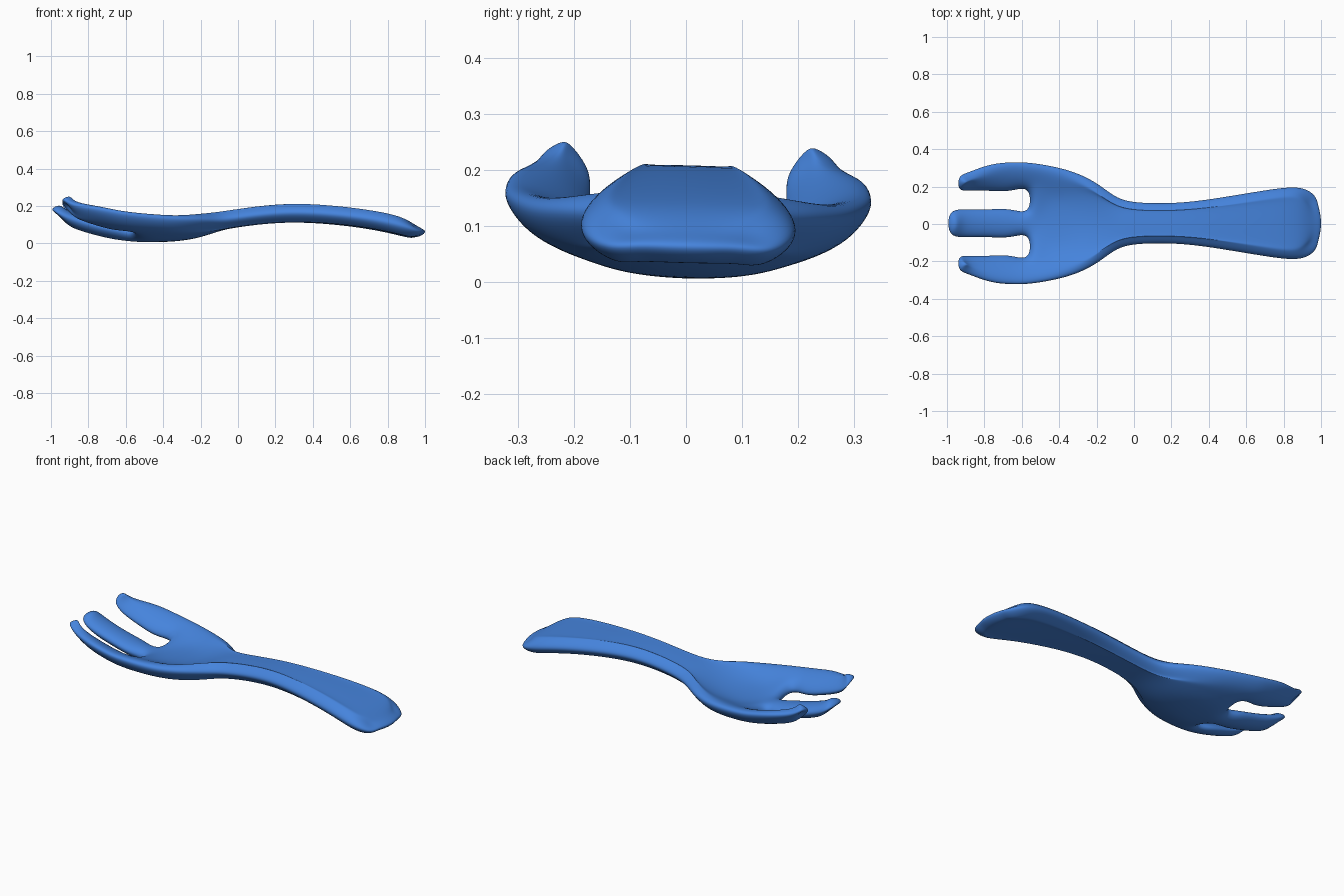
import bpy
import bmesh
from mathutils import Vector

cube = bpy.data.objects.get("Cube")
if cube:
    bpy.data.objects.remove(cube)

# Stations along the fork: x, half width, middle height, thickness
STATIONS = [
    (-0.985, 0.245, 0.172, 0.055), (-0.91, 0.275, 0.132, 0.075),
    (-0.78, 0.312, 0.090, 0.078), (-0.66, 0.325, 0.062, 0.078),
    (-0.57, 0.324, 0.049, 0.078), (-0.45, 0.306, 0.046, 0.082),
    (-0.32, 0.272, 0.055, 0.086), (-0.20, 0.214, 0.080, 0.092),
    (-0.10, 0.146, 0.112, 0.094), (0.02, 0.113, 0.137, 0.092),
    (0.25, 0.112, 0.160, 0.094), (0.50, 0.144, 0.151, 0.094),
    (0.72, 0.179, 0.123, 0.094), (0.88, 0.190, 0.088, 0.090),
    (1.00, 0.150, 0.063, 0.060),
]
SLOT_END = 4
INSET = 0.038


def clamp(v):
    return max(0.0, min(1.0, v))


def rows(i, x, w):
    """Widths of the outer edge, slot outer edge and slot inner edge."""
    if i == 0:
        return w, 0.185, 0.048
    if i <= SLOT_END:
        return w, 0.174, 0.074
    k = clamp((x + 0.57) / 0.5)
    return w, 0.174 + (0.62 * w - 0.174) * k, 0.078 + (0.22 * w - 0.078) * k


def height(x, y, z):
    """Dish the head across its width and tilt it slightly."""
    return z + 0.9 * clamp(-x * 5) * y * y - 0.025 * y


# Flat layout of the fork, with the two slots left open
flat = bmesh.new()
info = {}
grid = []
for i, (x, w, z, t) in enumerate(STATIONS):
    a, b, c = rows(i, x, w)
    line = []
    for j, y in enumerate((-a, -b, -c, c, b, a)):
        px = x
        if j in (0, 1, 4, 5):
            px += (0.05, 0.03, 0.01)[i] if i < 3 else 0
        if i == len(STATIONS) - 1:
            px -= 1.6 * y * y
        v = flat.verts.new((px, y, 0))
        info[v] = (z, t)
        line.append(v)
    grid.append(line)
for i in range(len(grid) - 1):
    for j in range(5):
        if i < SLOT_END and j in (1, 3):
            continue
        flat.faces.new((grid[i][j], grid[i + 1][j], grid[i + 1][j + 1], grid[i][j + 1]))
flat.normal_update()

# Thick cage: top sheet, bottom sheet and a rim loop around the outline
cage = bmesh.new()
top, bottom, rim = {}, {}, {}
for v in flat.verts:
    z, t = info[v]
    p = v.co.copy()
    half = t / 2
    if v.is_boundary:
        out = Vector()
        for e in v.link_edges:
            if e.is_boundary:
                loop = e.link_loops[0]
                d = loop.link_loop_next.vert.co - loop.vert.co
                out += Vector((d.y, -d.x, 0)).normalized()
        out.normalize()
        rim[v] = cage.verts.new((p.x, p.y, height(p.x, p.y, z)))
        p -= out * INSET
        half *= 0.9
    mid = height(p.x, p.y, z)
    top[v] = cage.verts.new((p.x, p.y, mid + half))
    bottom[v] = cage.verts.new((p.x, p.y, mid - half))
for f in flat.faces:
    cage.faces.new([top[v] for v in f.verts])
    cage.faces.new([bottom[v] for v in reversed(f.verts)])
for e in flat.edges:
    if e.is_boundary:
        loop = e.link_loops[0]
        p, q = loop.vert, loop.link_loop_next.vert
        cage.faces.new((top[q], top[p], rim[p], rim[q]))
        cage.faces.new((rim[q], rim[p], bottom[p], bottom[q]))
bmesh.ops.recalc_face_normals(cage, faces=cage.faces)
mesh = bpy.data.meshes.new("fork")
cage.to_mesh(mesh)
cage.free()
flat.free()

fork = bpy.data.objects.new("fork", mesh)
bpy.context.collection.objects.link(fork)
mesh.polygons.foreach_set("use_smooth", [True] * len(mesh.polygons))

# Smooth subdivision, with the cage grown until the surface meets its points
sub = fork.modifiers.new("smooth", "SUBSURF")
sub.levels = 1
goal = [v.co.copy() for v in mesh.vertices]
for _ in range(6):
    graph = bpy.context.evaluated_depsgraph_get()
    graph.update()
    now = fork.evaluated_get(graph).data
    moves = [(g - now.vertices[k].co) * 0.8 for k, g in enumerate(goal)]
    for v, m in zip(mesh.vertices, moves):
        v.co += m
    mesh.update()
    fork.update_tag()
sub.levels = sub.render_levels = 3
fork.location.y = 0.004

# Blue plastic
blue = bpy.data.materials.new("blue_plastic")
blue.use_nodes = True
colour = (0.06, 0.23, 0.72, 1)
blue.diffuse_color = colour
blue.node_tree.nodes["Principled BSDF"].inputs["Base Color"].default_value = colour
mesh.materials.append(blue)
